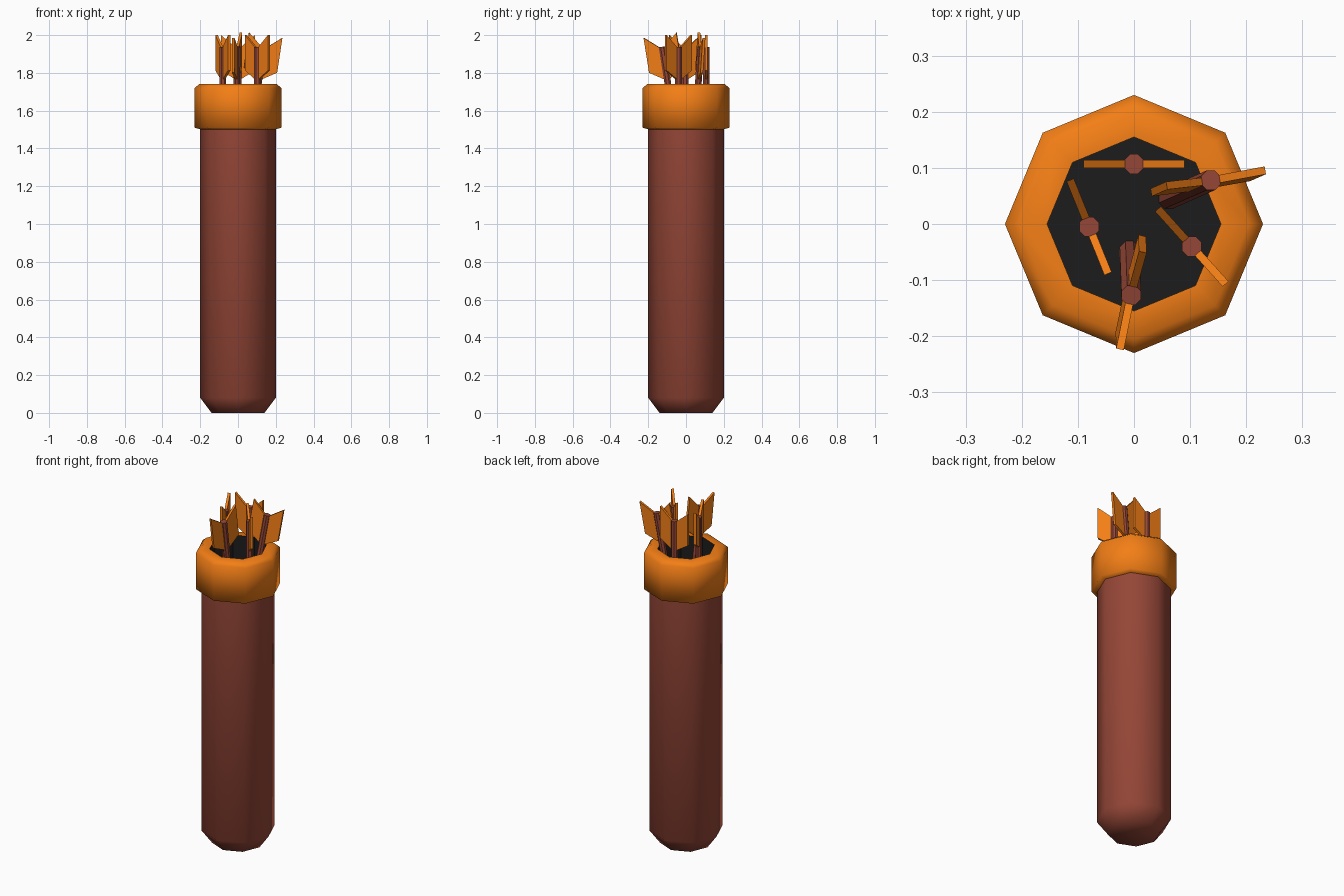
import bpy, bmesh, math
from mathutils import Vector, Matrix

if "Cube" in bpy.data.objects:
    bpy.data.objects.remove(bpy.data.objects["Cube"])


def material(name, rgb):
    m = bpy.data.materials.new(name)
    m.diffuse_color = (*rgb, 1)
    m.use_nodes = True
    m.node_tree.nodes["Principled BSDF"].inputs["Base Color"].default_value = m.diffuse_color
    return m


LEATHER = material("leather", (0.30, 0.062, 0.038))
ORANGE = material("orange", (0.90, 0.21, 0.008))
DARK = material("dark", (0.012, 0.012, 0.012))


def finish(name, bm, mat, smooth=False, fix_normals=True):
    if fix_normals:
        bmesh.ops.recalc_face_normals(bm, faces=bm.faces)
    for f in bm.faces:
        f.smooth = smooth
    me = bpy.data.meshes.new(name)
    bm.to_mesh(me)
    bm.free()
    me.materials.append(mat)
    ob = bpy.data.objects.new(name, me)
    bpy.context.collection.objects.link(ob)
    return ob


def revolve(name, profile, mat, cap_start=False, cap_end=False, smooth=True, sides=8):
    """Turn (radius, z) points, listed upwards on the outside, around the z axis."""
    bm = bmesh.new()
    rings = [[bm.verts.new((r * math.cos(a), r * math.sin(a), z))
              for a in (math.tau * i / sides for i in range(sides))]
             for r, z in profile]
    for lo, hi in zip(rings, rings[1:]):
        for i in range(sides):
            j = (i + 1) % sides
            bm.faces.new((lo[i], lo[j], hi[j], hi[i]))
    if cap_start:
        bm.faces.new(rings[0][::-1])
    if cap_end:
        bm.faces.new(rings[-1])
    return finish(name, bm, mat, smooth, fix_normals=False)


# Quiver tube with tapered bottom
revolve("quiver_body", [(0.14, 0), (0.20, 0.08), (0.20, 1.51)], LEATHER, cap_start=True)

# Thick rim collar
revolve("rim_collar", [(0.195, 1.50), (0.23, 1.51), (0.23, 1.72), (0.205, 1.74),
                       (0.155, 1.74)], ORANGE)

# Dark inside: wall down to a floor
FLOOR = 1.44
revolve("quiver_inside", [(0.155, 1.74), (0.155, FLOOR)], DARK, cap_end=True, smooth=False)


# Arrow, built with its shaft top at the local origin
def arrow(index, top, angle, foot=None):
    top = Vector((*top, 1.938))
    foot = Vector((*(foot or top[:2]), FLOOR))
    tilt = Vector((0, 0, 1)).rotation_difference(top - foot).to_matrix().to_4x4()
    place = Matrix.Translation(top) @ tilt
    length = (top - foot).length

    bm = bmesh.new()
    bmesh.ops.create_cone(bm, cap_ends=True, segments=8, radius1=0.019, radius2=0.019,
                          depth=length, matrix=Matrix.Translation((0, 0, -length / 2))
                          @ Matrix.Rotation(math.pi / 8, 4, 'Z'))
    shaft = finish(f"arrow_shaft_{index}", bm, LEATHER)
    shaft.matrix_world = place

    # Pair of swept feather fins
    bm = bmesh.new()
    outline = [(0.010, -0.175), (0.09, -0.125), (0.09, 0.062), (0.010, -0.005)]
    for side in (-1, 1):
        face = bm.faces.new([bm.verts.new((side * x, -0.007, z)) for x, z in outline])
        ext = bmesh.ops.extrude_face_region(bm, geom=[face])
        bmesh.ops.translate(bm, vec=(0, 0.014, 0),
                            verts=[v for v in ext["geom"] if isinstance(v, bmesh.types.BMVert)])
    fins = finish(f"arrow_fins_{index}", bm, ORANGE)
    fins.matrix_world = place @ Matrix.Rotation(math.radians(angle), 4, 'Z')


arrow(1, (0.0, 0.107), 0)
arrow(2, (-0.08, -0.005), -68)
arrow(3, (0.103, -0.04), -48)
arrow(4, (0.137, 0.078), 9, foot=(0.062, 0.045))
arrow(5, (-0.005, -0.127), 77, foot=(-0.008, -0.048))
